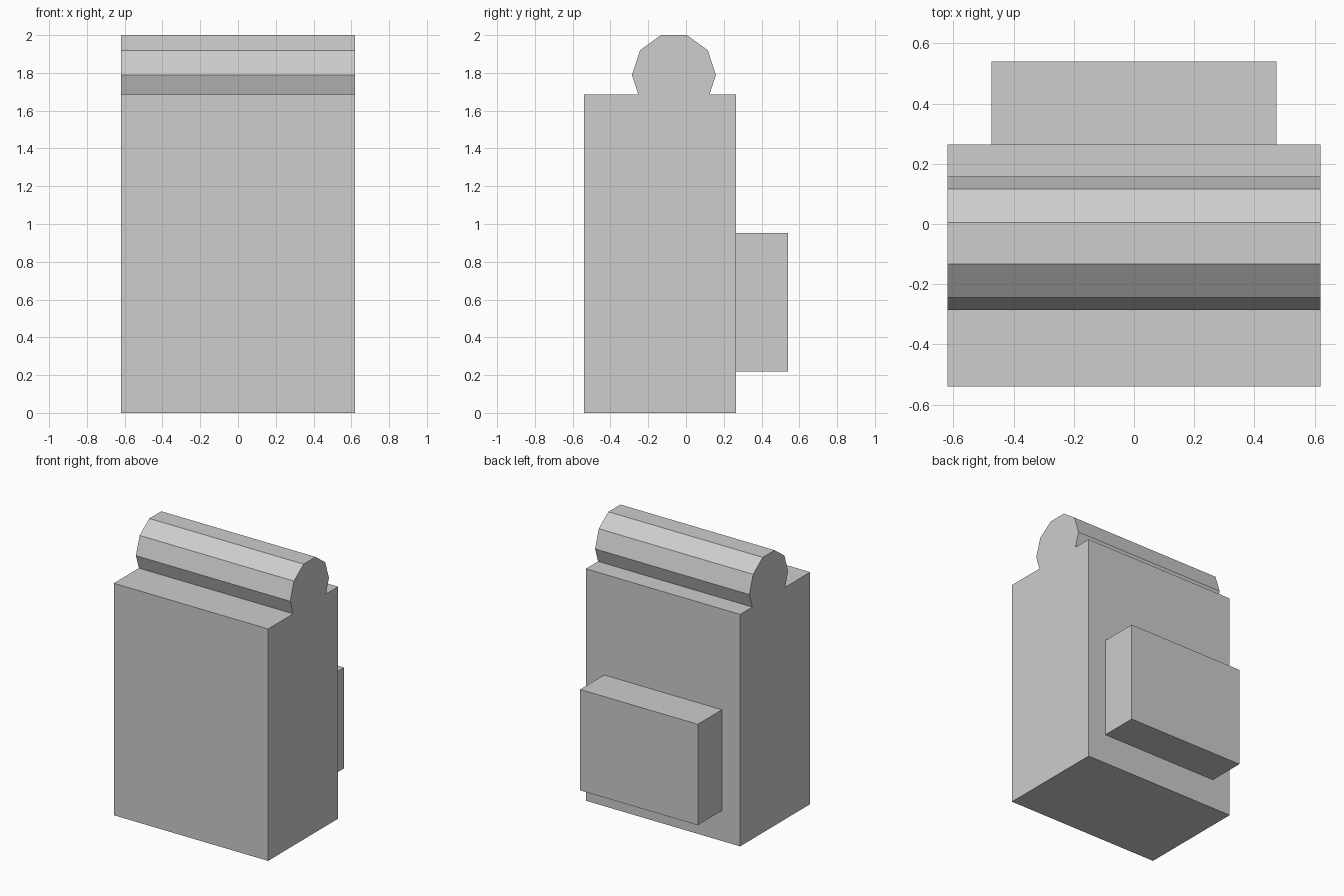
import bpy
import math

cube = bpy.data.objects.get("Cube")
if cube:
    bpy.data.objects.remove(cube, do_unlink=True)

# Single light grey finish
grey = bpy.data.materials.new("light_grey")
grey.use_nodes = True
colour = (0.61, 0.61, 0.61, 1.0)
grey.diffuse_color = colour
grey.node_tree.nodes["Principled BSDF"].inputs["Base Color"].default_value = colour


def finish(name):
    obj = bpy.context.object
    obj.name = obj.data.name = name
    bpy.ops.object.transform_apply(location=False, rotation=True, scale=True)
    obj.data.materials.append(grey)
    return obj


def box(name, low, high):
    centre = [(a + b) / 2 for a, b in zip(low, high)]
    bpy.ops.mesh.primitive_cube_add(size=1, location=centre)
    bpy.context.object.scale = [b - a for a, b in zip(low, high)]
    return finish(name)


# Tall main body and the low box on its back
box("main_body", (-0.62, -0.54, 0), (0.62, 0.264, 1.685))
box("back_box", (-0.473, 0.264, 0.22), (0.473, 0.54, 0.953))

# Ten-sided roll lying across the top, flat side up
radius = 0.222
sides = 10
apothem = radius * math.cos(math.pi / sides)
bpy.ops.mesh.primitive_cylinder_add(
    vertices=sides, radius=radius, depth=1.24,
    location=(0, -0.064, 2 - apothem),
    rotation=(math.pi / sides, math.pi / 2, 0))
roll = bpy.context.object
# Primitive's first vertex lies on local y, which stays on world y here
roll.rotation_euler = (0, math.pi / 2, 0)
finish("top_roll")
